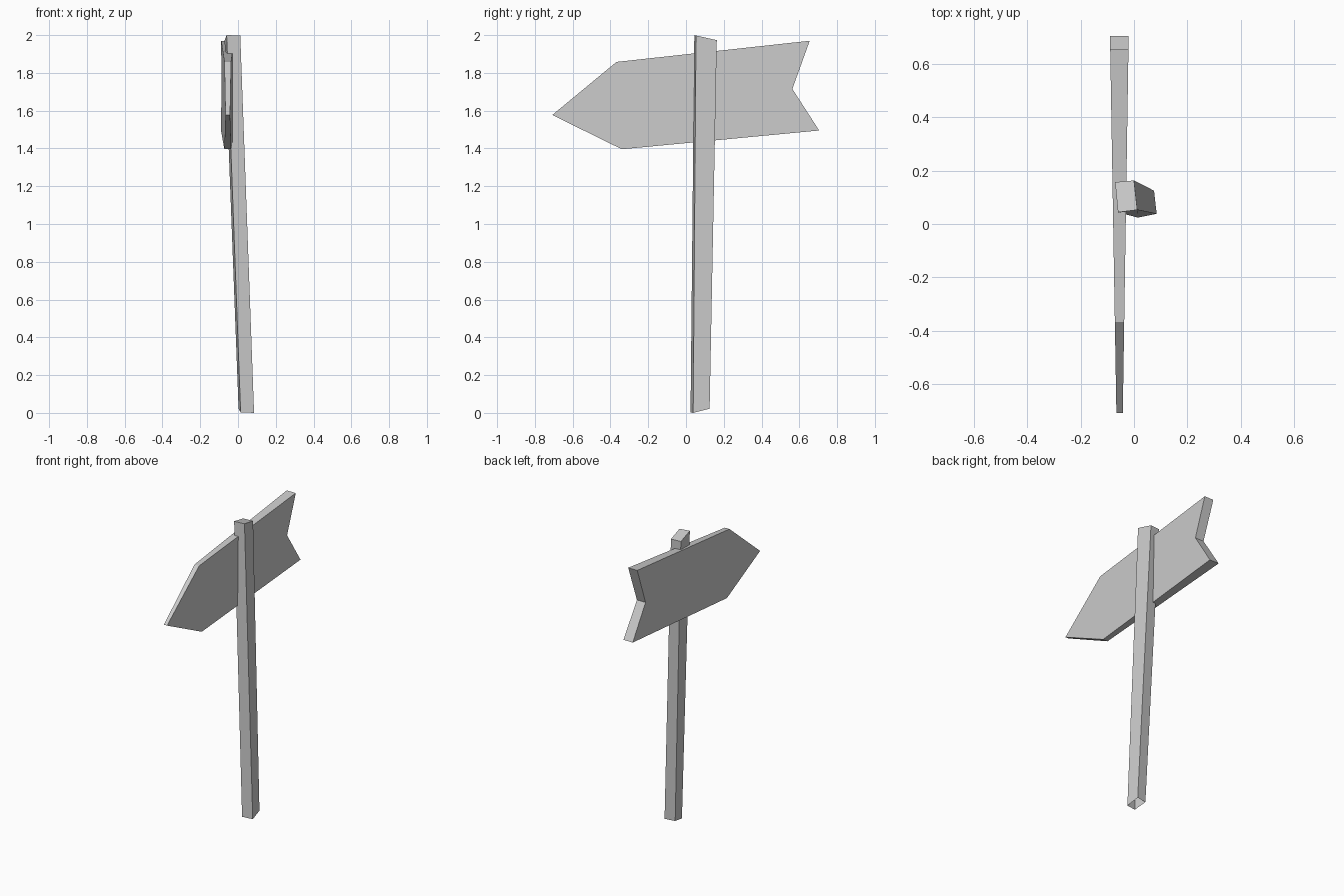
import bpy

if "Cube" in bpy.data.objects:
    bpy.data.objects.remove(bpy.data.objects["Cube"])


def make_object(name, verts, faces):
    mesh = bpy.data.meshes.new(name)
    mesh.from_pydata(verts, [], faces)
    mesh.update()
    obj = bpy.data.objects.new(name, mesh)
    bpy.context.collection.objects.link(obj)
    return obj


def loft(name, start, end, cap_start=True):
    """Join two matching outlines with side faces and end caps."""
    n = len(start)
    faces = [(i, (i + 1) % n, n + (i + 1) % n, n + i) for i in range(n)]
    faces.append(tuple(range(n, 2 * n)))
    if cap_start:
        faces.append(tuple(reversed(range(n))))
    return make_object(name, start + end, faces)


# Leaning, slightly twisted post, open underneath
base = [(0.014, 0.024, 0.003), (0.085, 0.038, 0.0), (0.075, 0.125, 0.022), (0.003, 0.113, 0.022)]
top = [(-0.06, 0.044, 2.0), (0.012, 0.053, 1.998), (0.0, 0.163, 1.973), (-0.071, 0.157, 1.973)]
loft("post", base, top, cap_start=False)

# Arrow board: (y, z) outline, thinning towards its tip
outline = [(-0.708, 1.577), (-0.34, 1.396), (0.705, 1.495),
           (0.563, 1.715), (0.655, 1.97), (-0.368, 1.858)]


def board_side(x_tip, x_tail):
    return [(x_tip + (x_tail - x_tip) * (y + 0.708) / 1.413, y, z) for y, z in outline]


loft("arrow_board", board_side(-0.066, -0.09), board_side(-0.042, -0.02))
